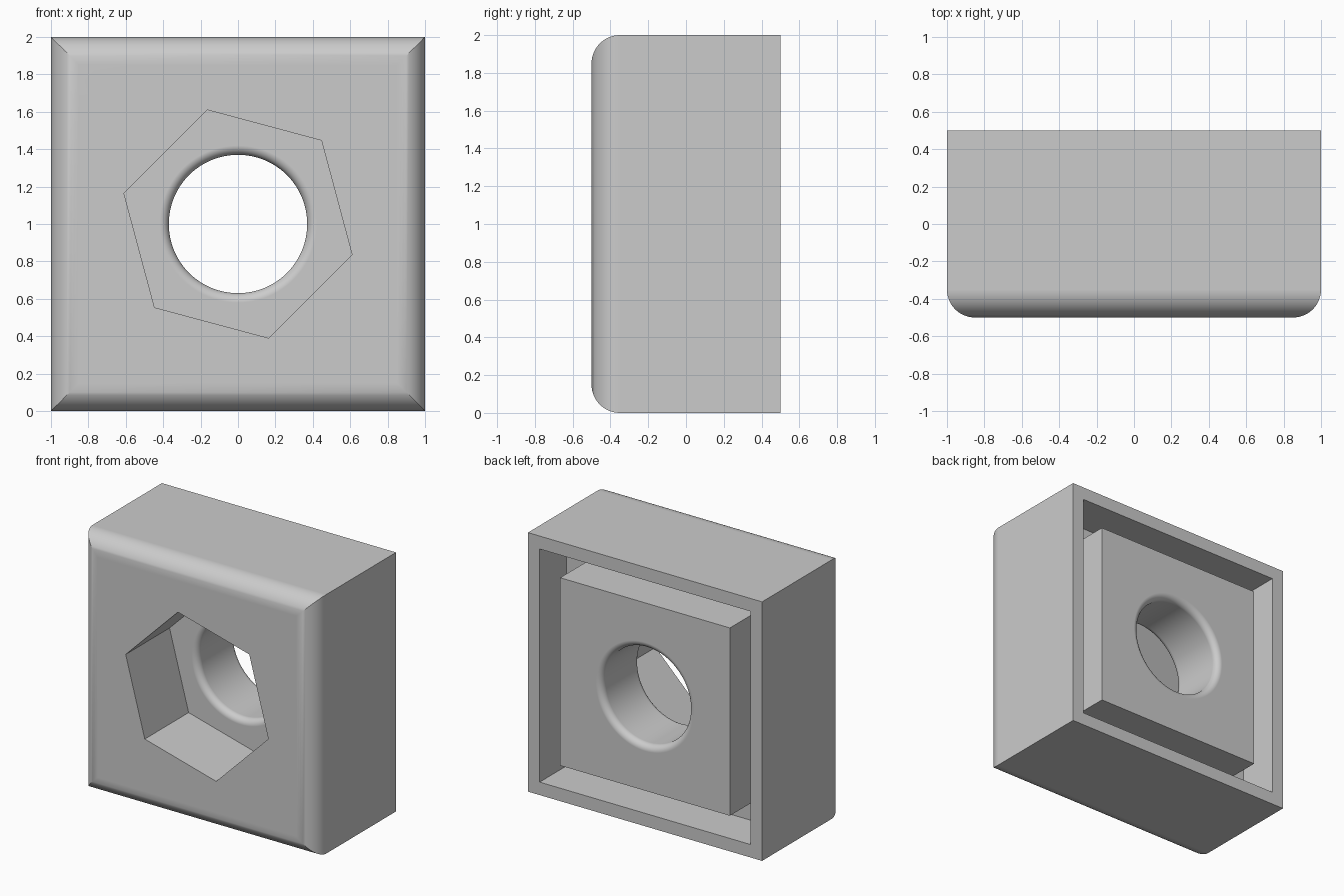
import bpy, bmesh
from math import sin, cos, pi, radians

cube = bpy.data.objects.get("Cube")
if cube:
    bpy.data.objects.remove(cube, do_unlink=True)

grey = bpy.data.materials.new("light_grey")
grey.use_nodes = True
grey.diffuse_color = (0.6, 0.6, 0.6, 1)
grey.node_tree.nodes["Principled BSDF"].inputs["Base Color"].default_value = (0.6, 0.6, 0.6, 1)

MID = 1.0            # height of the block's axis
FRONT, BACK = -0.5, 0.5


def loft(name, sides, turn, profile, closed=False):
    """Join polygon rings along y; profile holds (radius, y) pairs."""
    bm = bmesh.new()
    rings = []
    for r, y in profile:
        angles = [turn + 2 * pi * i / sides for i in range(sides)]
        rings.append([bm.verts.new((r * cos(a), y, MID + r * sin(a))) for a in angles])
    pairs = list(zip(rings, rings[1:]))
    if closed:
        pairs.append((rings[-1], rings[0]))
    else:
        bm.faces.new(rings[0])
        bm.faces.new(rings[-1])
    for a, b in pairs:
        for i in range(sides):
            j = (i + 1) % sides
            bm.faces.new((a[i], a[j], b[j], b[i]))
    bmesh.ops.recalc_face_normals(bm, faces=bm.faces)
    mesh = bpy.data.meshes.new(name)
    bm.to_mesh(mesh)
    bm.free()
    mesh.materials.append(grey)
    obj = bpy.data.objects.new(name, mesh)
    bpy.context.collection.objects.link(obj)
    return obj


def square(half, y):
    return half * 2 ** 0.5, y


def arc(steps):
    return [pi / 2 * i / steps for i in range(steps + 1)]


# Block with mitred rounded front edges
R = 0.15
block = loft("block", 4, pi / 4,
             [square(1 - R + R * sin(a), FRONT + R - R * cos(a)) for a in arc(14)]
             + [square(1, BACK)])

# Hexagonal nut pocket in the front
FLOOR = 0.035
pocket = loft("nut_pocket_cutter", 6, radians(-15), [(0.631, FRONT - 0.2), (0.631, FLOOR)])

# Bolt hole with rounded rims at both ends
HOLE, RIM = 0.37, 0.05
front_rim = [(HOLE + RIM - RIM * sin(a), FLOOR + RIM - RIM * cos(a)) for a in arc(8)]
back_rim = [(r, BACK + FLOOR - y) for r, y in reversed(front_rim)]
bore = loft("bolt_hole_cutter", 96, 0,
            [(HOLE + RIM, FLOOR - 0.1)] + front_rim + back_rim + [(HOLE + RIM, BACK + 0.1)])

# Square channel in the back, leaving a boss in the middle
DEPTH = 0.33
channel = loft("back_channel_cutter", 4, pi / 4,
               [square(0.9, BACK + 0.1), square(0.9, BACK - DEPTH),
                square(0.725, BACK - DEPTH), square(0.725, BACK + 0.1)], closed=True)

# Cut the block, then drop the cutters
bpy.ops.object.select_all(action='DESELECT')
bpy.context.view_layer.objects.active = block
block.select_set(True)
for cutter in (pocket, bore, channel):
    cutter.hide_render = True
    mod = block.modifiers.new(cutter.name, 'BOOLEAN')
    mod.operation = 'DIFFERENCE'
    mod.solver = 'EXACT'
    mod.object = cutter
    bpy.ops.object.modifier_apply(modifier=mod.name)
    bpy.data.objects.remove(cutter, do_unlink=True)

# Smooth the rounded parts and keep the flat faces crisp
bpy.ops.object.shade_smooth_by_angle(angle=radians(30))
weighted = block.modifiers.new("flat_normals", 'WEIGHTED_NORMAL')
weighted.keep_sharp = True
